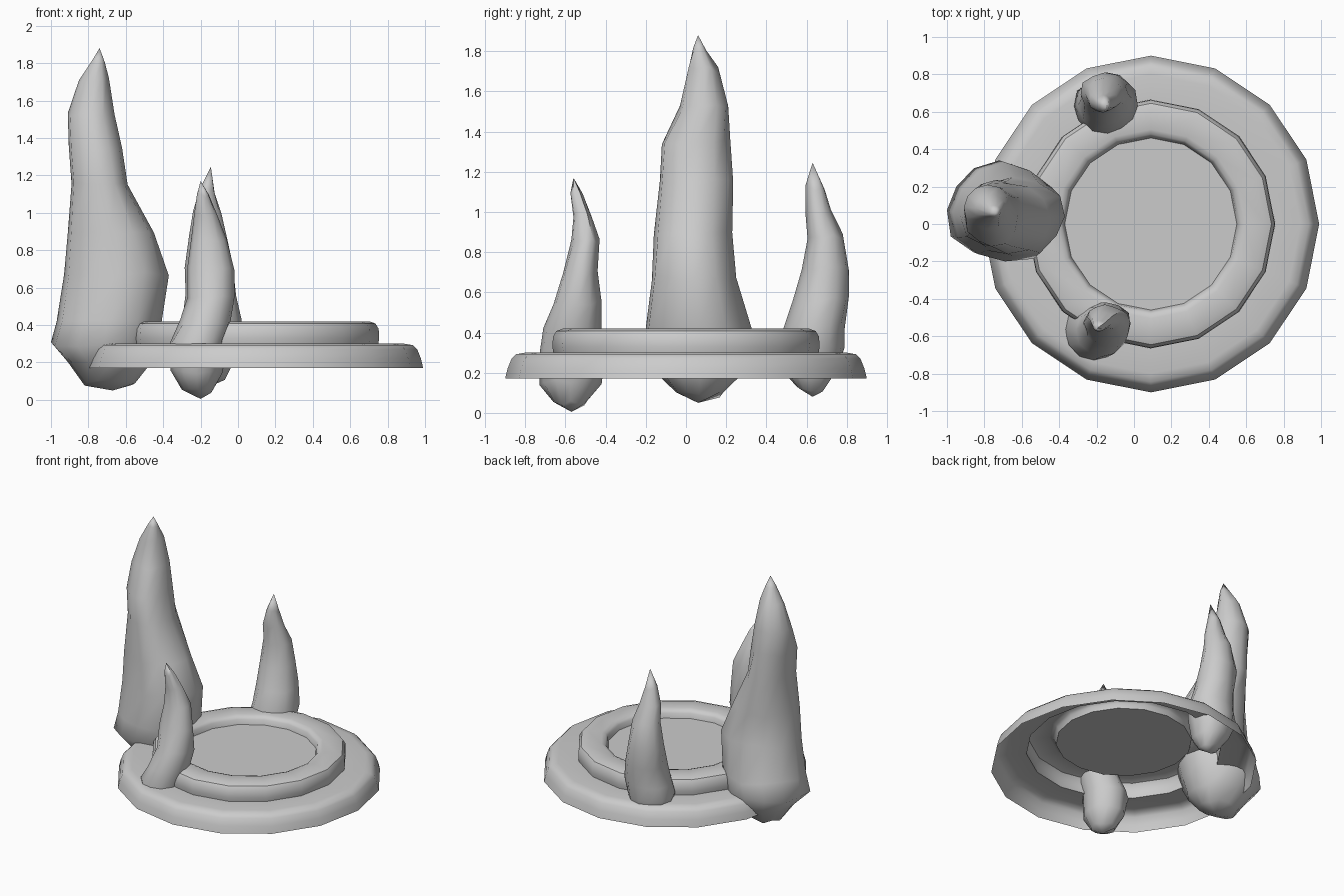
import bpy, bmesh, math, random

if "Cube" in bpy.data.objects:
    bpy.data.objects.remove(bpy.data.objects["Cube"])


def finish(name, bm, angle):
    bmesh.ops.recalc_face_normals(bm, faces=bm.faces)
    me = bpy.data.meshes.new(name)
    bm.to_mesh(me)
    bm.free()
    ob = bpy.data.objects.new(name, me)
    bpy.context.collection.objects.link(ob)
    bpy.ops.object.select_all(action='DESELECT')
    ob.select_set(True)
    bpy.context.view_layer.objects.active = ob
    bpy.ops.object.shade_smooth_by_angle(angle=math.radians(angle))
    return ob


def bridge(bm, rings):
    n = len(rings[0])
    for a, b in zip(rings, rings[1:]):
        for i in range(n):
            j = (i + 1) % n
            bm.faces.new((a[i], a[j], b[j], b[i]))


def cap(bm, ring, tip):
    for i in range(len(ring)):
        bm.faces.new((ring[i], ring[(i + 1) % len(ring)], tip))


# Stepped round platform: an open-bottomed shell with a sunken floor
def platform(profile, cx, sides=16):
    bm = bmesh.new()
    rings = []
    for r, z in profile:
        rings.append([bm.verts.new((cx + r * math.cos(math.tau * i / sides),
                                    r * math.sin(math.tau * i / sides), z))
                      for i in range(sides)])
    bridge(bm, rings)
    bm.faces.new(rings[-1])
    ob = finish("stepped_platform", bm, 35)
    # shell faces outwards / upwards
    if ob.data.polygons[-1].normal.z < 0:
        ob.data.flip_normals()


platform([(.90, .17), (.888, .22), (.868, .27), (.845, .292), (.80, .30),
          (.66, .30), (.665, .33), (.662, .38), (.645, .408), (.61, .42),
          (.505, .42), (.48, .41), (.468, .395), (.46, .36)], 0.09)


# Rock spire: lofted from sections of (z, x min, x max, y min, y max)
def spire(name, bottom, sections, top, seed, sides=12, rough=0.05):
    rnd = random.Random(seed)
    ridges = [rnd.uniform(-rough, rough) for _ in range(sides)]
    bm = bmesh.new()
    rings = []
    for z, x0, x1, y0, y1 in sections:
        cx, cy, rx, ry = (x0 + x1) / 2, (y0 + y1) / 2, (x1 - x0) / 2, (y1 - y0) / 2
        ring = []
        for i in range(sides):
            a = math.tau * i / sides
            k = 1 + ridges[i] + rnd.uniform(-rough, rough)
            if i % (sides // 4) == 0:
                k = 1
            ring.append(bm.verts.new((cx + rx * k * math.cos(a),
                                      cy + ry * k * math.sin(a),
                                      z + rnd.uniform(-.015, .015))))
        rings.append(ring)
    bridge(bm, rings)
    cap(bm, rings[0], bm.verts.new(bottom))
    cap(bm, rings[-1], bm.verts.new(top))
    finish(name, bm, 60)


spire("large_rock_spire", (-.67, .06, .05), [
    (.09, -.82, -.55, -.05, .18),
    (.19, -.91, -.48, -.13, .27),
    (.30, -1.0, -.44, -.19, .34),
    (.42, -.97, -.41, -.20, .33),
    (.67, -.93, -.37, -.17, .25),
    (.90, -.91, -.45, -.16, .23),
    (1.16, -.89, -.59, -.13, .235),
    (1.35, -.905, -.62, -.12, .22),
    (1.52, -.91, -.66, -.03, .21),
    (1.71, -.85, -.69, .01, .16),
    (1.81, -.785, -.712, .035, .10)], (-.74, .06, 1.88), 3)

spire("front_rock_spire", (-.20, -.57, .005), [
    (.05, -.30, -.13, -.66, -.49),
    (.15, -.36, -.08, -.73, -.42),
    (.30, -.37, -.07, -.73, -.40),
    (.42, -.31, -.04, -.71, -.42),
    (.55, -.27, -.02, -.66, -.42),
    (.70, -.27, -.02, -.61, -.44),
    (.85, -.25, -.06, -.57, -.43),
    (.98, -.235, -.11, -.56, -.47),
    (1.09, -.22, -.155, -.575, -.515)], (-.20, -.56, 1.17), 8)

spire("back_rock_spire", (-.13, .63, .08), [
    (.12, -.20, -.07, .55, .69),
    (.20, -.27, -.03, .49, .75),
    (.32, -.32, .0, .47, .79),
    (.42, -.30, .02, .48, .79),
    (.56, -.28, -.01, .53, .81),
    (.72, -.285, -.03, .575, .81),
    (.88, -.26, -.06, .605, .78),
    (1.0, -.24, -.09, .595, .72),
    (1.12, -.205, -.125, .595, .69)], (-.145, .63, 1.245), 21)
